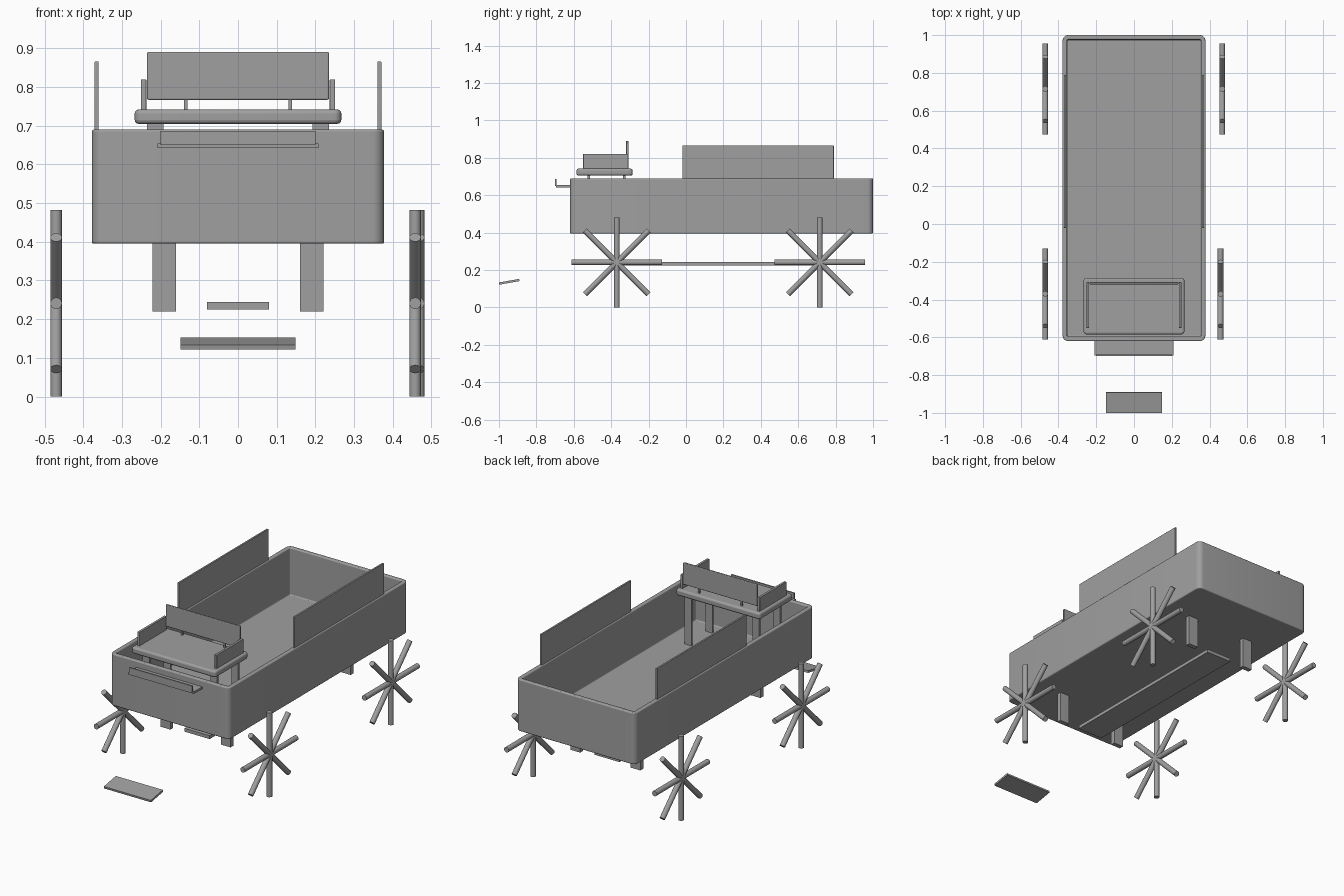
import bpy, bmesh, math
from mathutils import Matrix, Vector

old = bpy.data.objects.get("Cube")
if old:
    bpy.data.objects.remove(old, do_unlink=True)

grey = bpy.data.materials.new("plain_grey")
grey.use_nodes = True
grey.diffuse_color = (0.35, 0.35, 0.35, 1)
grey.node_tree.nodes["Principled BSDF"].inputs["Base Color"].default_value = grey.diffuse_color


def finish(name, bm, edge=0):
    """Turn a bmesh into a shaded object, optionally softening its edges."""
    bmesh.ops.recalc_face_normals(bm, faces=bm.faces)
    mesh = bpy.data.meshes.new(name)
    bm.to_mesh(mesh)
    bm.free()
    mesh.materials.append(grey)
    obj = bpy.data.objects.new(name, mesh)
    bpy.context.collection.objects.link(obj)
    if edge:
        mod = obj.modifiers.new("soft_edges", "BEVEL")
        mod.width, mod.segments = edge, 3
        mod.limit_method, mod.angle_limit = "ANGLE", math.radians(50)
    bpy.ops.object.select_all(action="DESELECT")
    bpy.context.view_layer.objects.active = obj
    obj.select_set(True)
    bpy.ops.object.shade_smooth_by_angle(angle=math.radians(35))
    return obj


def block(x, y, z, corner=0):
    """Box from three (low, high) ranges, with optional round upright corners."""
    bm = bmesh.new()
    bmesh.ops.create_cube(bm, size=1)
    for v in bm.verts:
        v.co = Vector([(lo + hi) / 2 + c * (hi - lo)
                       for c, (lo, hi) in zip(v.co, (x, y, z))])
    if corner:
        upright = [e for e in bm.edges
                   if abs(e.verts[0].co.z - e.verts[1].co.z) > 1e-4]
        bmesh.ops.bevel(bm, geom=upright, offset=corner, segments=6,
                        profile=0.5, affect="EDGES")
    return bm


def box(name, x, y, z, edge=0, corner=0):
    return finish(name, block(x, y, z, corner), edge)


def pair(name, x, y, z, edge=0):
    """Mirrored left and right boxes."""
    box("left_" + name, x, y, z, edge)
    box("right_" + name, (-x[1], -x[0]), y, z, edge)


# Open wagon bed: round-cornered block, hollowed from the top
bm = block((-0.378, 0.378), (-0.62, 1.0), (0.395, 0.69), corner=0.03)
bm.normal_update()
top = [f for f in bm.faces if f.normal.z > 0.9]
bmesh.ops.inset_region(bm, faces=top, thickness=0.024)
well = bmesh.ops.extrude_discrete_faces(bm, faces=top)["faces"]
bmesh.ops.translate(bm, verts=well[0].verts[:], vec=(0, 0, -0.27))
finish("wagon_bed", bm, edge=0.006)

# Raised side boards
pair("side_board", (0.36, 0.371), (-0.02, 0.79), (0.68, 0.866), edge=0.002)

# Bench: cushion, legs, arms, back and its pins
box("bench_seat", (-0.267, 0.267), (-0.585, -0.285), (0.705, 0.742),
    edge=0.01, corner=0.018)
for place, y in (("front", -0.52), ("rear", -0.33)):
    pair(place + "_bench_leg", (0.193, 0.235), (y - 0.006, y + 0.006), (0.415, 0.71))
pair("bench_arm", (0.237, 0.251), (-0.55, -0.308), (0.735, 0.82), edge=0.002)
box("bench_back", (-0.235, 0.235), (-0.32, -0.307), (0.767, 0.891), edge=0.004)
pair("back_pin", (0.13, 0.139), (-0.318, -0.309), (0.735, 0.77))

# Foot rest at the front, with its lip
box("foot_rest", (-0.208, 0.208), (-0.695, -0.615), (0.642, 0.654))
box("foot_rest_lip", (-0.2, 0.2), (-0.7, -0.692), (0.65, 0.686))

# Under-bed hangers and the connecting reach board
for place, y in (("front", -0.37), ("rear", 0.715)):
    pair(place + "_hanger", (0.16, 0.221), (y - 0.013, y + 0.013), (0.22, 0.4))
box("reach_board", (-0.08, 0.08), (-0.37, 0.715), (0.225, 0.244))

# Rimless spoked wheels
def wheel(name, x, y):
    bm = bmesh.new()
    for i in range(4):
        turn = Matrix.Translation((x, y, 0.241)) @ Matrix.Rotation(i * math.pi / 4, 4, "X")
        bmesh.ops.create_cone(bm, cap_ends=True, segments=16, radius1=0.015,
                              radius2=0.015, depth=0.482, matrix=turn)
    finish(name, bm)


wheel("front_left_wheel", 0.458, -0.37)
wheel("rear_left_wheel", 0.467, 0.715)
wheel("front_right_wheel", -0.47, -0.37)
wheel("rear_right_wheel", -0.47, 0.715)

# Tilted step ahead of the wagon
step = box("front_step", (-0.149, 0.149), (-0.055, 0.055), (-0.006, 0.006))
step.rotation_euler.x = math.radians(10)
step.location = (0, -0.945, 0.137)
